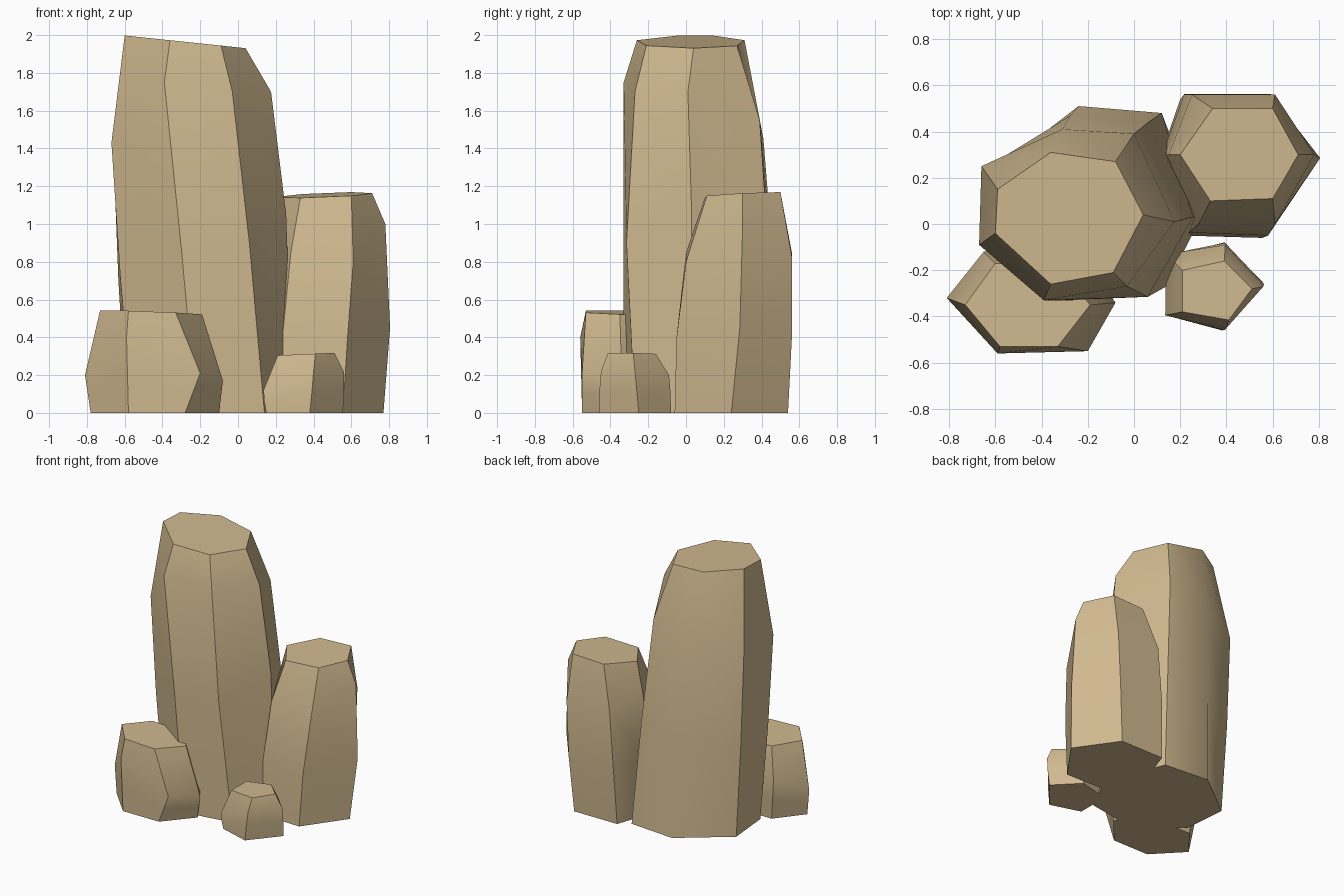
import bpy, bmesh, math
from mathutils import Vector

stone = bpy.data.materials.new("tan stone")
stone.diffuse_color = (0.63, 0.485, 0.275, 1)


def rock(name, base, shoulder, top, plane, bulge, push={}):
    """Loft a faceted column: base, bulged middle, uneven shoulder, tilted flat top."""
    n = len(base)
    low = [Vector((x, y, 0)) for x, y in base]
    high = [Vector(p) for p in shoulder]
    a, b, c = plane
    cap = [Vector((x, y, a + b * x + c * y)) for x, y in top]
    mid = [p.lerp(q, 0.5) for p, q in zip(low, high)]
    centre = sum(mid, Vector()) / n
    for p in mid:
        p.x = centre.x + (p.x - centre.x) * bulge
        p.y = centre.y + (p.y - centre.y) * bulge
    # Individual corners that swell more than the rest
    for i, p in push.items():
        mid[i] = Vector(p)

    bm = bmesh.new()
    rings = [[bm.verts.new(p) for p in ring] for ring in (low, mid, high, cap)]
    for r, s in zip(rings, rings[1:]):
        for i in range(n):
            j = (i + 1) % n
            bm.faces.new((r[i], r[j], s[j], s[i]))
    bm.faces.new(rings[0])
    bm.faces.new(rings[-1])
    bmesh.ops.recalc_face_normals(bm, faces=bm.faces)
    mesh = bpy.data.meshes.new(name)
    bm.to_mesh(mesh)
    bm.free()
    mesh.materials.append(stone)
    obj = bpy.data.objects.new(name, mesh)
    bpy.context.collection.objects.link(obj)
    bpy.ops.object.select_all(action='DESELECT')
    obj.select_set(True)
    bpy.context.view_layer.objects.active = obj
    bpy.ops.object.shade_smooth_by_angle(angle=math.radians(40))


# Tall central column, seven sides
rock("tall_rock",
     [(-0.59, 0.24), (-0.24, 0.51), (0.12, 0.48), (0.29, 0.03),
      (0.14, -0.27), (-0.22, -0.33), (-0.56, -0.09)],
     [(-0.66, 0.25, 1.40), (-0.31, 0.41, 1.45), (0.0, 0.39, 1.55), (0.175, 0.01, 1.7),
      (-0.03, -0.27, 1.7), (-0.39, -0.33, 1.75), (-0.67, -0.09, 1.43)],
     [(-0.59, 0.15), (-0.36, 0.31), (-0.08, 0.27), (0.04, 0.04),
      (-0.09, -0.21), (-0.36, -0.26), (-0.60, -0.04)],
     (1.935, -0.105, 0.0), 1.02,
     {3: (0.255, 0.03, 1.05), 4: (0.06, -0.315, 0.9), 5: (-0.30, -0.33, 0.87)})

# Medium column at the back right, six sides
rock("medium_rock",
     [(0.20, 0.54), (0.56, 0.54), (0.77, 0.24), (0.555, -0.06), (0.21, -0.05), (0.11, 0.28)],
     [(0.25, 0.56, 0.85), (0.61, 0.56, 0.83), (0.78, 0.30, 1.0),
      (0.61, 0.0, 0.8), (0.28, 0.0, 0.85), (0.15, 0.30, 0.9)],
     [(0.34, 0.50), (0.60, 0.50), (0.71, 0.30), (0.60, 0.11), (0.33, 0.10), (0.20, 0.30)],
     (1.12, 0.04, 0.05), 1.04,
     {2: (0.805, 0.285, 0.45), 3: (0.58, -0.05, 0.4)})

# Low block at the front left, six sides
rock("low_rock",
     [(-0.62, -0.14), (-0.78, -0.34), (-0.58, -0.55),
      (-0.28, -0.55), (-0.10, -0.34), (-0.25, -0.14)],
     [(-0.65, -0.12, 0.3), (-0.81, -0.32, 0.2), (-0.59, -0.56, 0.4),
      (-0.20, -0.55, 0.21), (-0.08, -0.34, 0.17), (-0.25, -0.12, 0.3)],
     [(-0.60, -0.17), (-0.73, -0.35), (-0.58, -0.53),
      (-0.33, -0.53), (-0.19, -0.35), (-0.33, -0.17)],
     (0.507, -0.04, -0.02), 1.0)

# Small stone at the front right, five sides
rock("small_rock",
     [(0.39, -0.08), (0.555, -0.25), (0.38, -0.46), (0.15, -0.39), (0.15, -0.14)],
     [(0.395, -0.09, 0.2), (0.56, -0.27, 0.22), (0.40, -0.45, 0.22),
      (0.135, -0.395, 0.12), (0.14, -0.13, 0.12)],
     [(0.39, -0.16), (0.51, -0.28), (0.41, -0.415), (0.21, -0.38), (0.21, -0.20)],
     (0.295, 0.045, 0.0), 1.02)
